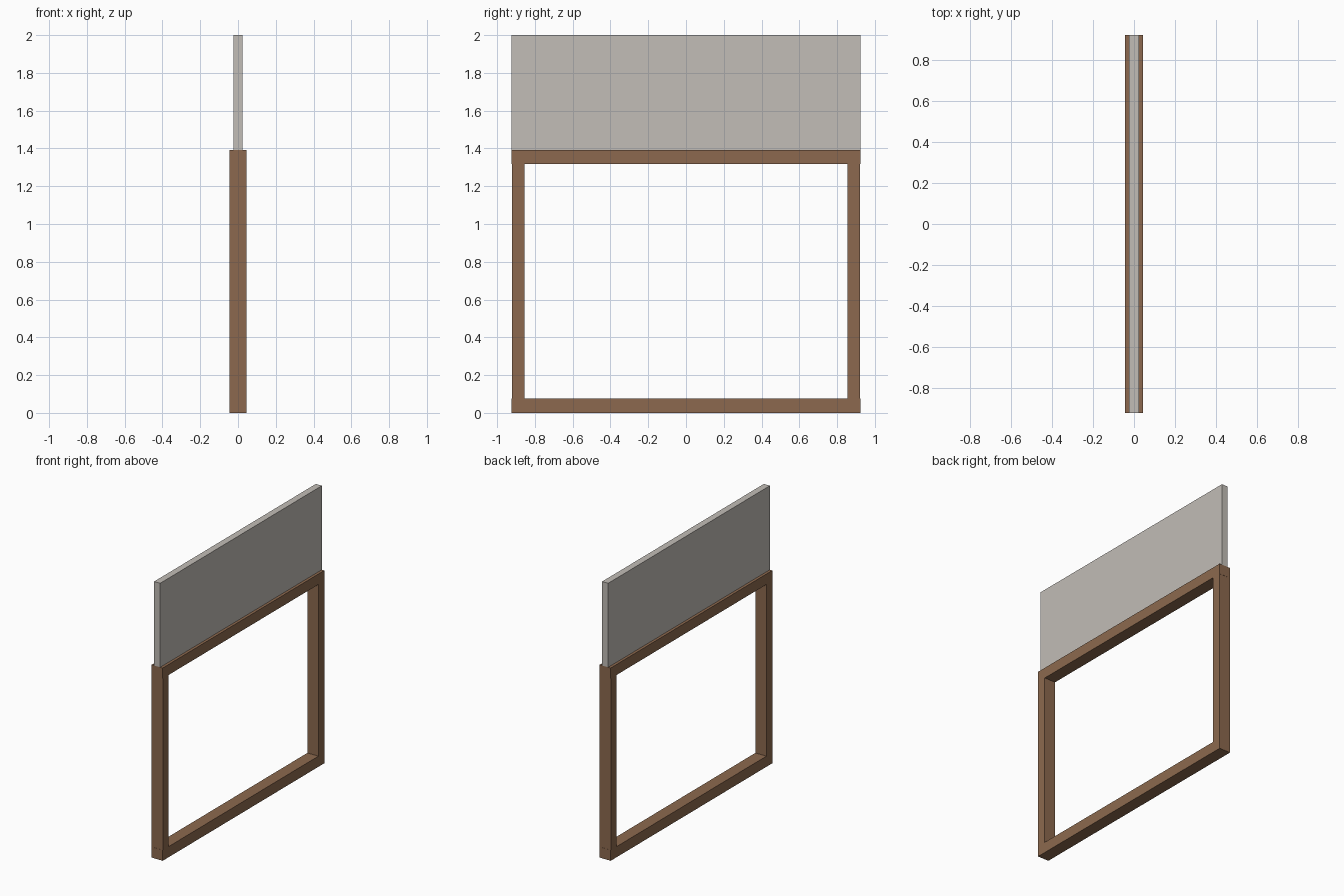
import bpy

if "Cube" in bpy.data.objects:
    bpy.data.objects.remove(bpy.data.objects["Cube"])


def srgb(r, g, b):
    f = lambda c: c / 12.92 if c <= 0.04045 else ((c + 0.055) / 1.055) ** 2.4
    return (f(r / 255), f(g / 255), f(b / 255), 1.0)


def material(name, rgb):
    m = bpy.data.materials.new(name)
    m.diffuse_color = srgb(*rgb)
    m.use_nodes = True
    m.node_tree.nodes["Principled BSDF"].inputs["Base Color"].default_value = m.diffuse_color
    return m


def box(name, lo, hi, mat):
    """Axis-aligned box between two corners."""
    bpy.ops.mesh.primitive_cube_add(size=1)
    o = bpy.context.object
    o.name = name
    for v in o.data.vertices:
        v.co = [hi[i] if v.co[i] > 0 else lo[i] for i in range(3)]
    o.data.materials.append(mat)
    return o


wood = material("brown wood", (140, 105, 78))
grey = material("warm light grey", (194, 189, 183))

X, Y = 0.044, 0.923        # half depth and half width of the frame
Z1, Z2, Z3 = 0.077, 1.317, 1.393

# horizontal rails
box("bottom_rail", (-X, -Y, 0), (X, Y, Z1), wood)
box("top_rail", (-X, -Y, Z2), (X, Y, Z3), wood)

# upright posts between the rails
box("left_post", (-X, -Y + 0.001, Z1), (X, -0.855, Z2), wood)
box("right_post", (-X, 0.855, Z1), (X, Y - 0.001, Z2), wood)

# thin panel standing on the top rail
box("upper_panel", (-0.024, -Y, Z3), (0.024, Y, 2.0), grey)
